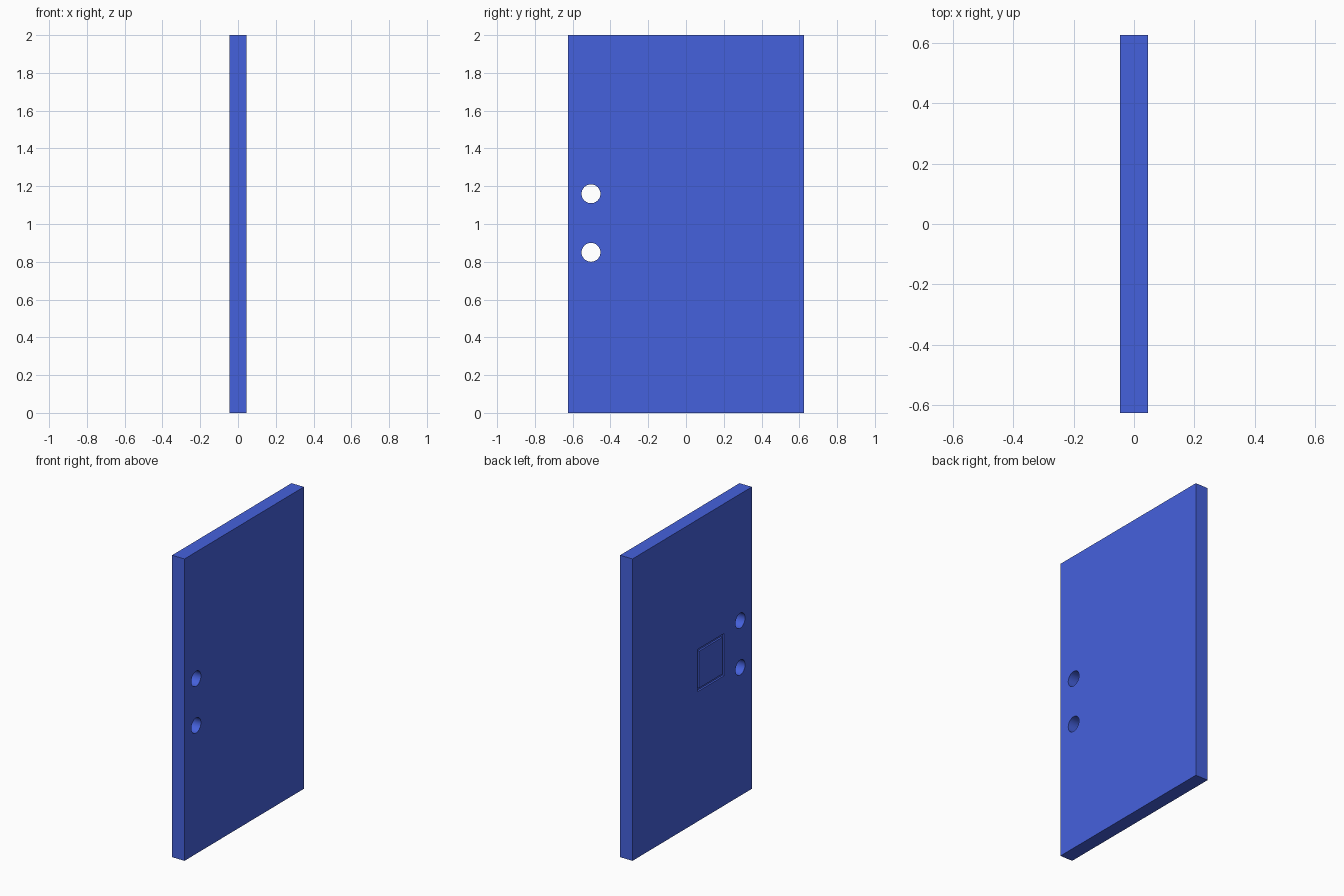
import bpy
import math

if "Cube" in bpy.data.objects:
    bpy.data.objects.remove(bpy.data.objects["Cube"])

HALF_T, HALF_W, HEIGHT = 0.0455, 0.625, 2.0
PANEL_Y, PANEL_Z, PANEL_SIZE, GROOVE, DEPTH = -0.195, 1.0, 0.28, 0.018, 0.012

blue = bpy.data.materials.new("blue")
blue.diffuse_color = (0.06, 0.12, 0.72, 1)
blue.use_nodes = True
blue.node_tree.nodes["Principled BSDF"].inputs["Base Color"].default_value = blue.diffuse_color


def box(name, low, high):
    centre = [(a + b) / 2 for a, b in zip(low, high)]
    bpy.ops.mesh.primitive_cube_add(size=1, location=centre)
    ob = bpy.context.object
    ob.name = name
    ob.scale = [b - a for a, b in zip(low, high)]
    bpy.ops.object.transform_apply(location=False, rotation=False, scale=True)
    ob.data.materials.append(blue)
    return ob


def square_slab(name, size, x_low, x_high):
    h = size / 2
    return box(name, (x_low, PANEL_Y - h, PANEL_Z - h), (x_high, PANEL_Y + h, PANEL_Z + h))


def cut(target, cutter):
    mod = target.modifiers.new(cutter.name, 'BOOLEAN')
    mod.operation = 'DIFFERENCE'
    mod.solver = 'EXACT'
    mod.object = cutter
    bpy.context.view_layer.objects.active = target
    bpy.ops.object.modifier_apply(modifier=mod.name)
    bpy.data.objects.remove(cutter)


# Door slab
door = box("door_slab", (-HALF_T, -HALF_W, 0), (HALF_T, HALF_W, HEIGHT))

# Two through holes for the handle and lock
for z in (0.85, 1.16):
    bpy.ops.mesh.primitive_cylinder_add(vertices=32, radius=0.05, depth=0.3,
                                        location=(0, -0.503, z),
                                        rotation=(0, math.pi / 2, 0))
    hole = bpy.context.object
    hole.name = "hole_cutter"
    hole.data.materials.append(blue)
    cut(door, hole)

# Square recess on the left face
cut(door, square_slab("recess_cutter", PANEL_SIZE, -HALF_T - 0.05, -HALF_T + DEPTH))

# Plain panel inside the recess, leaving a groove around it
square_slab("inset_panel", PANEL_SIZE - 2 * GROOVE, -HALF_T, -HALF_T + DEPTH)

# Smooth hole walls, sharp door edges
bpy.ops.object.select_all(action='DESELECT')
door.select_set(True)
bpy.context.view_layer.objects.active = door
bpy.ops.object.shade_smooth_by_angle(angle=math.radians(30))
